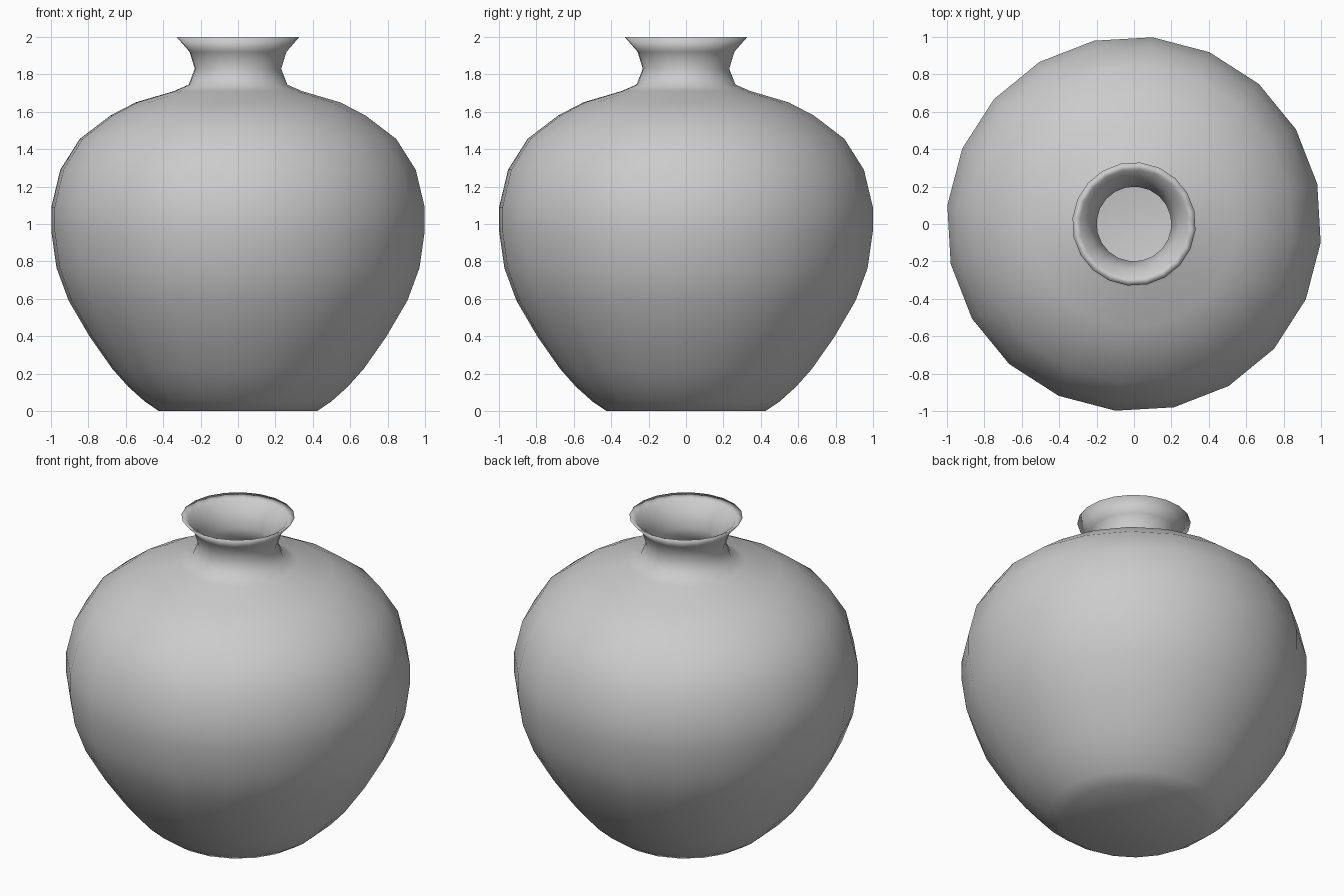
import bpy, bmesh, math

if "Cube" in bpy.data.objects:
    bpy.data.objects.remove(bpy.data.objects["Cube"])

SIDES = 20
START = math.radians(-5.7)

# Outer wall (radius, height), foot to lip
outer = [(0.425, 0.0), (0.50, 0.05), (0.59, 0.13), (0.675, 0.225), (0.795, 0.395),
         (0.91, 0.59), (0.975, 0.765), (1.003, 0.96), (1.003, 1.09), (0.955, 1.29),
         (0.85, 1.455), (0.685, 1.58), (0.55, 1.65), (0.345, 1.71), (0.265, 1.745),
         (0.232, 1.83), (0.26, 1.92), (0.33, 2.0)]

# Inner wall, lip down to the floor
inner = [(0.29, 1.98), (0.24, 1.92), (0.20, 1.83), (0.225, 1.73), (0.335, 1.675),
         (0.535, 1.615), (0.66, 1.55), (0.82, 1.435), (0.92, 1.28), (0.968, 1.09),
         (0.968, 0.96), (0.94, 0.77), (0.875, 0.605), (0.765, 0.415), (0.645, 0.25),
         (0.56, 0.155), (0.48, 0.08), (0.40, 0.04)]


def lathe(name, profile):
    bm = bmesh.new()
    rings = []
    for r, z in profile:
        rings.append([bm.verts.new((r * math.cos(START + math.tau * i / SIDES),
                                    r * math.sin(START + math.tau * i / SIDES), z))
                      for i in range(SIDES)])
    for a, b in zip(rings, rings[1:]):
        for i in range(SIDES):
            j = (i + 1) % SIDES
            bm.faces.new((a[i], a[j], b[j], b[i]))
    # Underside and inside floor
    bm.faces.new(rings[0][::-1])
    bm.faces.new(rings[-1])
    bmesh.ops.recalc_face_normals(bm, faces=bm.faces)
    for f in bm.faces:
        f.smooth = True
    mesh = bpy.data.meshes.new(name)
    bm.to_mesh(mesh)
    bm.free()
    obj = bpy.data.objects.new(name, mesh)
    bpy.context.collection.objects.link(obj)
    return obj


# Hollow vase body with neck and flared lip
lathe("vase", outer + inner)
